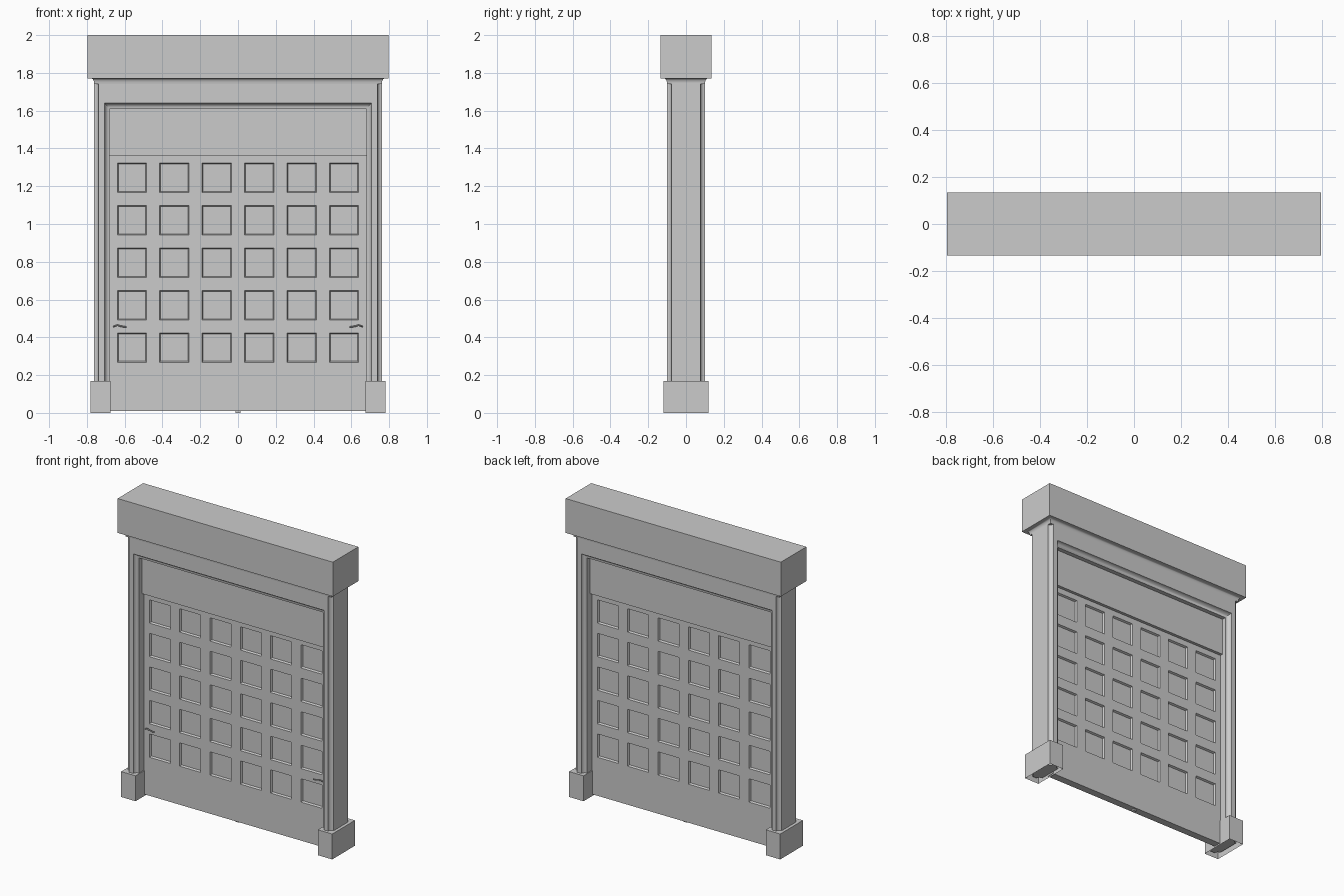
import bpy, bmesh, math

if "Cube" in bpy.data.objects:
    bpy.data.objects.remove(bpy.data.objects["Cube"])


def finish(name, bm):
    bmesh.ops.recalc_face_normals(bm, faces=bm.faces)
    me = bpy.data.meshes.new(name)
    bm.to_mesh(me)
    bm.free()
    ob = bpy.data.objects.new(name, me)
    bpy.context.collection.objects.link(ob)
    return ob


def box(name, x0, x1, y0, y1, z0, z1, open_bottom=False):
    bm = bmesh.new()
    bmesh.ops.create_cube(bm, size=1)
    for v in bm.verts:
        v.co.x = x1 if v.co.x > 0 else x0
        v.co.y = y1 if v.co.y > 0 else y0
        v.co.z = z1 if v.co.z > 0 else z0
    if open_bottom:
        low = [f for f in bm.faces if all(v.co.z == z0 for v in f.verts)]
        bmesh.ops.delete(bm, geom=low, context='FACES_ONLY')
    return finish(name, bm)


def smooth(ob):
    bpy.ops.object.select_all(action='DESELECT')
    ob.select_set(True)
    bpy.context.view_layer.objects.active = ob
    bpy.ops.object.shade_smooth_by_angle(angle=math.radians(35))


def cove(a, b, corner, n=5):
    """Concave quarter curve from a to b, hollowed around the point corner."""
    out = []
    for i in range(n + 1):
        t = i / n * math.pi / 2
        out.append(tuple(corner[k] + (a[k] - corner[k]) * math.cos(t)
                         + (b[k] - corner[k]) * math.sin(t) for k in (0, 1)))
    return out


# door surround: one section (x, y) swept up a post, over and down again
half = (cove((0.762, -0.076), (0.738, -0.10), (0.762, -0.10))
        + cove((0.706, -0.10), (0.68, -0.074), (0.68, -0.10)))
section = half + [(x, -y) for x, y in reversed(half)]
TOP, FOOT = 1.77, 0.02
bm = bmesh.new()
rings = []
for side, up in ((-1, 0), (-1, 1), (1, 1), (1, 0)):
    ring = []
    for x, y in section:
        z = FOOT if not up else (TOP if x > 0.73 else 1.61 + (x - 0.68) * 1.15)
        ring.append(bm.verts.new((side * x, y, z)))
    rings.append(ring)
n = len(section)
for a, b in zip(rings, rings[1:]):
    for i in range(n):
        j = (i + 1) % n
        bm.faces.new((a[i], a[j], b[j], b[i]))
bm.faces.new(rings[0])
bm.faces.new(rings[-1])
smooth(finish("door_surround", bm))

# small cove moulding under the header
bm = bmesh.new()
rings = []
for o, z in cove((0.0, 1.742), (0.014, 1.77), (0.014, 1.742)):
    hx, hy = 0.7615 + o, 0.1 + o
    rings.append([bm.verts.new((sx * hx, sy * hy, z))
                  for sx, sy in ((-1, -1), (1, -1), (1, 1), (-1, 1))])
for a, b in zip(rings, rings[1:]):
    for i in range(4):
        j = (i + 1) % 4
        bm.faces.new((a[i], a[j], b[j], b[i]))
bm.faces.new(rings[0])
bm.faces.new(rings[-1])
smooth(finish("header_moulding", bm))

# header, transom panel, plinths and floor stop
box("header", -0.797, 0.797, -0.135, 0.135, 1.77, 2.0)
box("transom_panel", -0.69, 0.69, -0.045, 0.045, 1.36, 1.63)
box("plinth_right", 0.675, 0.782, -0.12, 0.12, 0, 0.17, True)
box("plinth_left", -0.782, -0.675, -0.12, 0.12, 0, 0.17, True)
box("floor_stop", -0.012, 0.012, -0.012, 0.012, 0, 0.02)

# shutter: a grid with every second cell recessed, mirrored to the back
PITCH, CELL, THICK = 0.2245, 0.156, 0.025


def lines(first, count, lo, hi):
    vals = [lo]
    for i in range(count):
        c = first + i * PITCH
        vals += [c - CELL / 2, c + CELL / 2]
    return vals + [hi]


xs = lines(-2.5 * PITCH, 6, -0.679, 0.679)
zs = lines(0.346, 5, 0.01, 1.36)
bm = bmesh.new()
grid = [[bm.verts.new((x, -THICK, z)) for x in xs] for z in zs]
cells = []
for r in range(len(zs) - 1):
    for c in range(len(xs) - 1):
        f = bm.faces.new((grid[r][c], grid[r][c + 1], grid[r + 1][c + 1], grid[r + 1][c]))
        if r % 2 and c % 2:
            cells.append(f)
bm.normal_update()
edge = [e for e in bm.edges if e.is_boundary]
bmesh.ops.inset_individual(bm, faces=cells, thickness=0.008, depth=-0.013)
rim = bmesh.ops.extrude_edge_only(bm, edges=edge)
for v in rim["geom"]:
    if isinstance(v, bmesh.types.BMVert):
        v.co.y = 0
shutter = finish("shutter", bm)
m = shutter.modifiers.new("both_faces", 'MIRROR')
m.use_axis = (False, True, False)

# pair of thin wavy lever handles on the front
path = [(0.658, -0.022, 0.456), (0.655, -0.042, 0.459), (0.638, -0.045, 0.464),
        (0.620, -0.045, 0.459), (0.605, -0.045, 0.456), (0.590, -0.045, 0.457)]
for side, name in ((-1, "handle_left"), (1, "handle_right")):
    cu = bpy.data.curves.new(name, 'CURVE')
    cu.dimensions = '3D'
    cu.bevel_depth = 0.004
    cu.bevel_resolution = 1
    cu.use_fill_caps = True
    sp = cu.splines.new('POLY')
    sp.points.add(len(path) - 1)
    for p, (x, y, z) in zip(sp.points, path):
        p.co = (side * x, y, z, 1)
    bpy.context.collection.objects.link(bpy.data.objects.new(name, cu))
